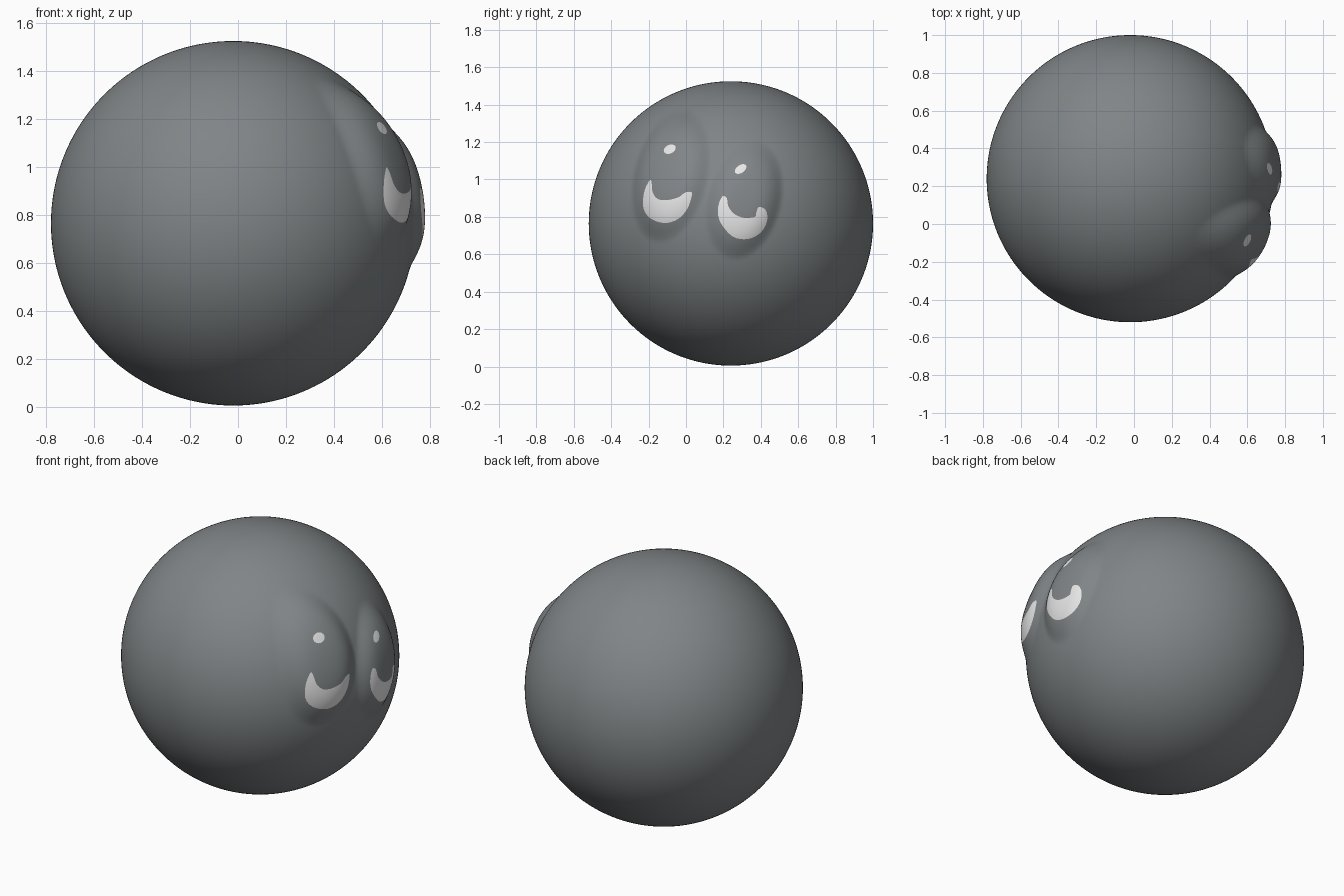
import bpy, bmesh, math
from mathutils import Vector

if "Cube" in bpy.data.objects:
    bpy.data.objects.remove(bpy.data.objects["Cube"])

CENTER = Vector((-0.02, 0.24, 0.765))
RADIUS = 0.76


def material(name, rgb):
    m = bpy.data.materials.new(name)
    m.diffuse_color = (*rgb, 1.0)
    m.use_nodes = True
    m.node_tree.nodes["Principled BSDF"].inputs["Base Color"].default_value = m.diffuse_color
    return m


def smooth_outline(points, steps=3):
    """Closed Catmull-Rom outline through a few (y, z) points."""
    pts = [Vector(p) for p in points]
    n, out = len(pts), []
    for i in range(n):
        a, b, c, d = (pts[(i + k) % n] for k in (-1, 0, 1, 2))
        for s in range(steps):
            t = s / steps
            out.append(0.5 * (2 * b + (c - a) * t + (2 * a - 5 * b + 4 * c - d) * t * t
                              + (3 * b - a - 3 * c + d) * t ** 3))
    return out


def oval(y, z, a, b, tilt, n=16):
    c, s = math.cos(tilt), math.sin(tilt)
    out = []
    for i in range(n):
        t = 2 * math.pi * i / n
        u, v = a * math.cos(t), b * math.sin(t)
        out.append(Vector((y + u * c - v * s, z + u * s + v * c)))
    return out


def inside(p, poly):
    hit = False
    for i in range(len(poly)):
        a, b = poly[i - 1], poly[i]
        if (a.y > p.y) != (b.y > p.y):
            if p.x < (b.x - a.x) * (p.y - a.y) / (b.y - a.y) + a.x:
                hit = not hit
    return hit


def overlaps(face, lo, hi):
    ys = [v.co.y for v in face.verts]
    zs = [v.co.z for v in face.verts]
    return max(ys) > lo[0] and min(ys) < hi[0] and max(zs) > lo[1] and min(zs) < hi[1]


def bounds(pts, pad):
    ys, zs = [p.x for p in pts], [p.y for p in pts]
    return (min(ys) - pad, min(zs) - pad), (max(ys) + pad, max(zs) + pad)


def cut_patch(bm, poly, index):
    """Cut an outline, seen from +x, into the surface and colour its inside."""
    lo, hi = bounds(poly, 0.03)
    local = {f for f in bm.faces if f.verts[0].co.x > 0.3 and overlaps(f, lo, hi)}
    for i in range(len(poly)):
        a, b = poly[i - 1], poly[i]
        d = b - a
        if d.length < 1e-5:
            continue
        slo, shi = bounds((a, b), 0.001)
        near = [f for f in local if overlaps(f, slo, shi)]
        edges = {e for f in near for e in f.edges}
        verts = {v for f in near for v in f.verts}
        res = bmesh.ops.bisect_plane(
            bm, geom=list(verts) + list(edges) + near, dist=1e-6,
            plane_co=(0, a.x, a.y), plane_no=Vector((0, -d.y, d.x)).normalized())
        local.update(g for g in res["geom"] if isinstance(g, bmesh.types.BMFace))
    for f in local:
        c = f.calc_center_median()
        if inside(Vector((c.y, c.z)), poly):
            f.material_index = index


# Eye bulges: centre y, centre z, half width, half height, rise
BULGES = [(-0.08, 1.02, 0.205, 0.37, 0.048), (0.31, 0.89, 0.205, 0.33, 0.042)]
TILT = math.radians(14)


def rise(co):
    if co.x < 0.2:
        return 0.0
    h = 0.0
    for y, z, a, b, up in BULGES:
        dy, dz = co.y - y, co.z - z
        u = dy * math.cos(TILT) - dz * math.sin(TILT)
        v = dy * math.sin(TILT) + dz * math.cos(TILT)
        r = math.hypot(u / a, v / b)
        if r < 1:
            h = max(h, up * (1 - r ** 4) ** 2)
    return h


# Round body with two raised eyes
bm = bmesh.new()
bmesh.ops.create_icosphere(bm, subdivisions=7, radius=RADIUS)
for v in bm.verts:
    n = v.co.normalized()
    v.co = CENTER + n * (RADIUS + rise(CENTER + n * RADIUS))

# White eye crescents
crescent_a = [(-0.192, 0.998), (-0.222, 0.94), (-0.230, 0.86), (-0.205, 0.805), (-0.155, 0.775),
              (-0.10, 0.768), (-0.04, 0.79), (0.005, 0.84), (0.028, 0.90), (0.030, 0.932),
              (-0.005, 0.930), (-0.040, 0.905), (-0.10, 0.890), (-0.15, 0.895), (-0.178, 0.93),
              (-0.183, 0.975)]
crescent_b = [(0.195, 0.91), (0.173, 0.86), (0.173, 0.80), (0.20, 0.745), (0.25, 0.695),
              (0.31, 0.68), (0.37, 0.695), (0.415, 0.735), (0.435, 0.79), (0.425, 0.838),
              (0.39, 0.853), (0.376, 0.825), (0.368, 0.80), (0.31, 0.795), (0.26, 0.815),
              (0.227, 0.855), (0.218, 0.90)]
cut_patch(bm, smooth_outline(crescent_a), 1)
cut_patch(bm, smooth_outline(crescent_b), 1)

# White eye highlights
cut_patch(bm, oval(-0.087, 1.162, 0.034, 0.023, math.radians(25)), 1)
cut_patch(bm, oval(0.292, 1.056, 0.035, 0.021, math.radians(35)), 1)

for f in bm.faces:
    f.smooth = True
mesh = bpy.data.meshes.new("round_body")
bm.to_mesh(mesh)
bm.free()
mesh.materials.append(material("slate grey", (0.215, 0.233, 0.241)))
mesh.materials.append(material("eye white", (0.88, 0.88, 0.88)))
body = bpy.data.objects.new("round_body", mesh)
bpy.context.collection.objects.link(body)
